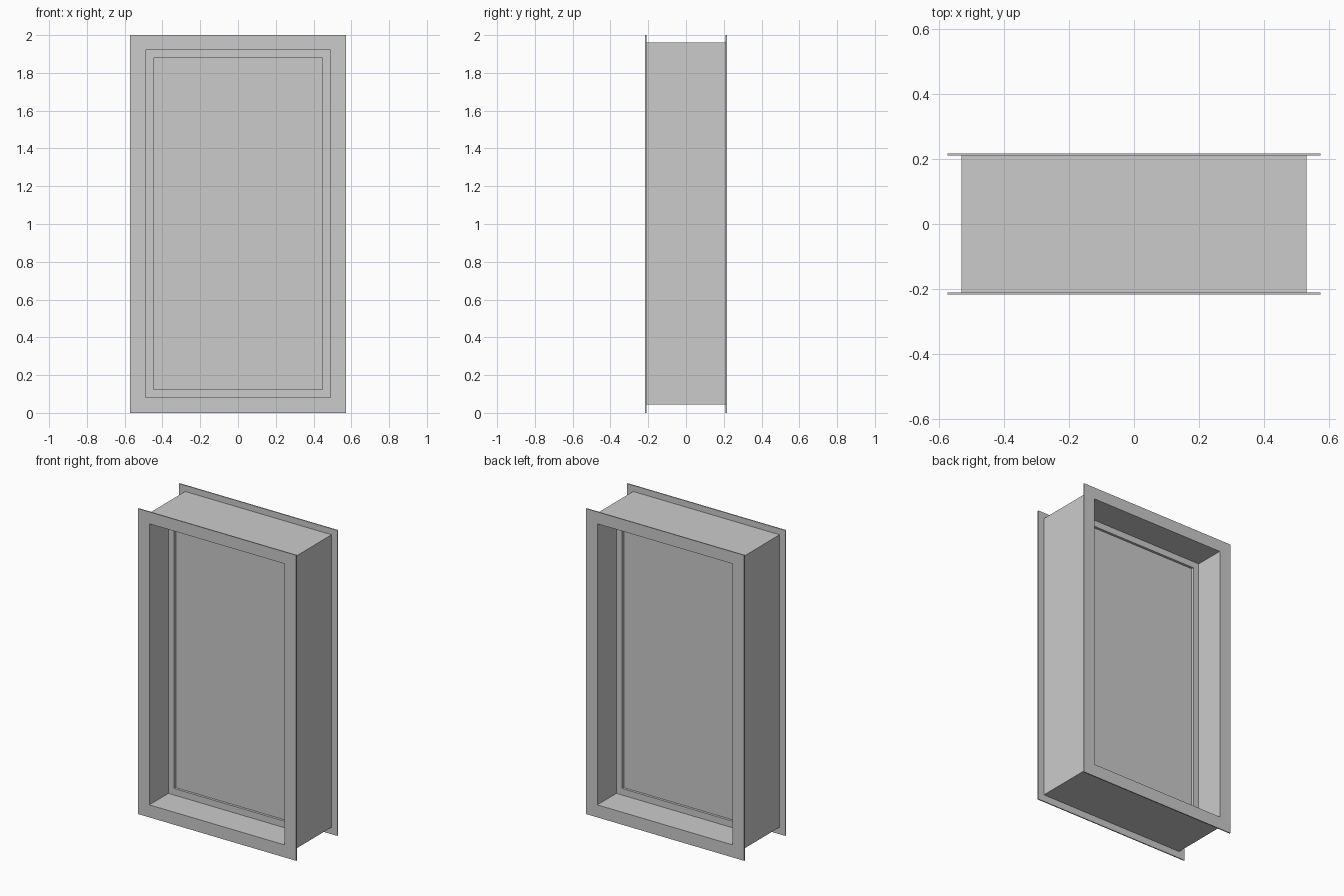
import bpy, bmesh

if "Cube" in bpy.data.objects:
    bpy.data.objects.remove(bpy.data.objects["Cube"])

def new_object(name, bm):
    bmesh.ops.recalc_face_normals(bm, faces=bm.faces)
    mesh = bpy.data.meshes.new(name)
    bm.to_mesh(mesh)
    bm.free()
    obj = bpy.data.objects.new(name, mesh)
    bpy.context.collection.objects.link(obj)
    return obj

def rect(bm, bounds, y):
    hx, z0, z1 = bounds
    return [bm.verts.new((x, y, z)) for x, z in ((-hx, z0), (hx, z0), (hx, z1), (-hx, z1))]

def ring(name, outer, inner, y0, y1):
    """Rectangular frame: outer and inner are (half width, bottom, top)."""
    bm = bmesh.new()
    loops = [rect(bm, outer, y0), rect(bm, outer, y1), rect(bm, inner, y1), rect(bm, inner, y0)]
    for a, b in zip(loops, loops[1:] + loops[:1]):
        for i in range(4):
            j = (i + 1) % 4
            bm.faces.new((a[i], a[j], b[j], b[i]))
    return new_object(name, bm)

def panel(name, bounds, y0, y1):
    bm = bmesh.new()
    a, b = rect(bm, bounds, y0), rect(bm, bounds, y1)
    bm.faces.new(a)
    bm.faces.new(b)
    for i in range(4):
        j = (i + 1) % 4
        bm.faces.new((a[i], a[j], b[j], b[i]))
    return new_object(name, bm)

TRIM = (0.573, 0.0, 2.0)
BOX = (0.53, 0.045, 1.96)
OPENING = (0.49, 0.082, 1.922)
GLASS = (0.448, 0.125, 1.88)

# Deep lining through the wall
ring("window_lining", BOX, OPENING, -0.21, 0.21)

# Thin trim on both wall faces
trim = ring("wall_trim", TRIM, OPENING, -0.217, -0.21)
trim.modifiers.new("other_side", 'MIRROR').use_axis = (False, True, False)

# Sash in the middle of the lining, with its pane
ring("sash_frame", OPENING, GLASS, -0.02, 0.02)
panel("window_pane", GLASS, -0.004, 0.004)
